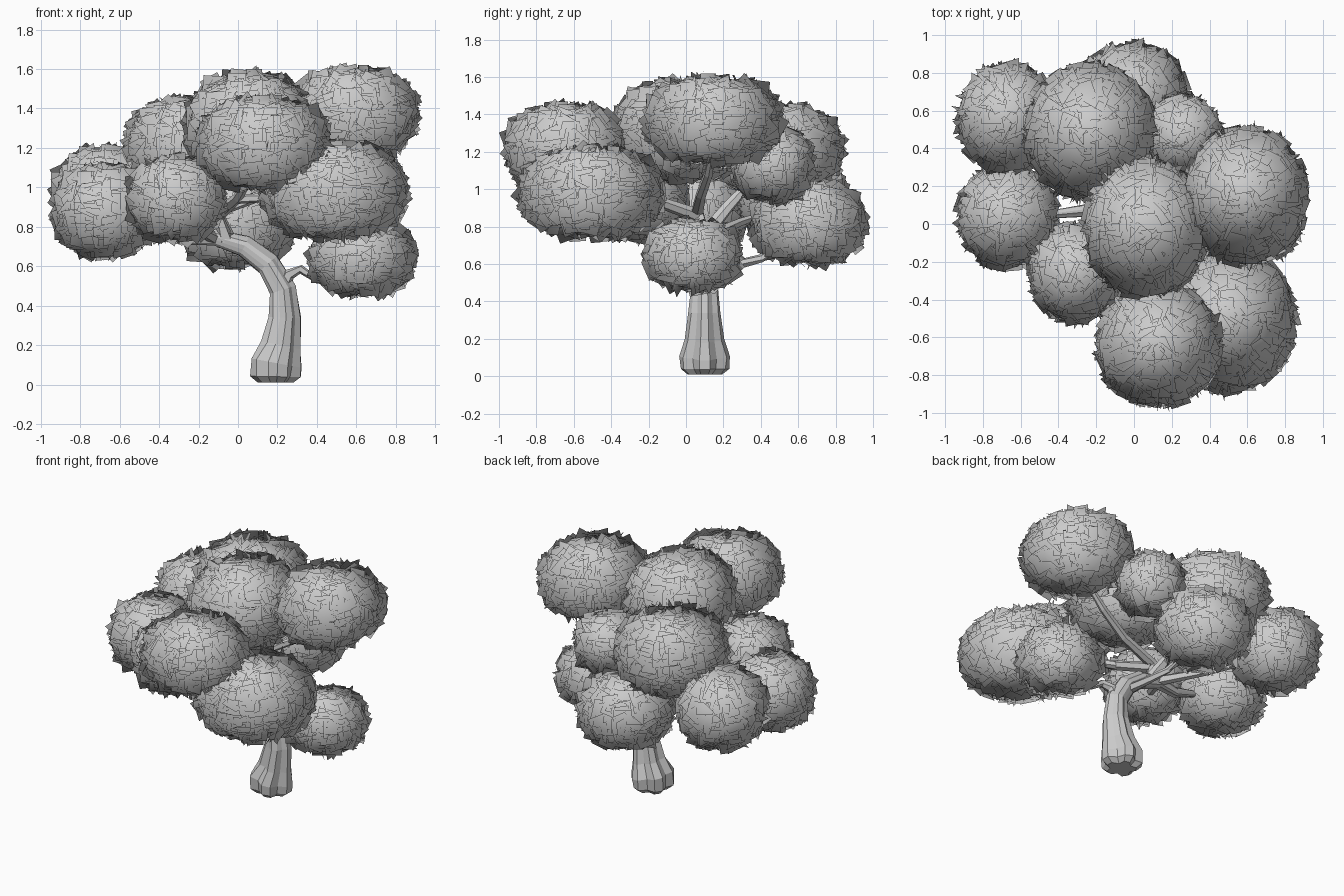
import bpy, bmesh, math, random
from mathutils import Vector, Matrix

random.seed(4)
if "Cube" in bpy.data.objects:
    bpy.data.objects.remove(bpy.data.objects["Cube"])


def material(name, colour):
    mat = bpy.data.materials.new(name)
    mat.use_nodes = True
    mat.diffuse_color = colour
    mat.node_tree.nodes["Principled BSDF"].inputs["Base Color"].default_value = colour
    return mat


GREY = material("plain grey", (0.6, 0.6, 0.6, 1))


def finish(bm, name):
    mesh = bpy.data.meshes.new(name)
    bm.to_mesh(mesh)
    bm.free()
    mesh.materials.append(GREY)
    obj = bpy.data.objects.new(name, mesh)
    bpy.context.collection.objects.link(obj)
    return obj


# Tapered limb swept along points of (x, y, z, radius), with optional root lobes
def limb(name, path, sides, flare=0.0):
    bm = bmesh.new()
    points = [Vector(p[:3]) for p in path]
    rings = []
    for i, p in enumerate(points):
        along = (points[min(i + 1, len(points) - 1)] - points[max(i - 1, 0)]).normalized()
        side = along.cross(Vector((0, 1, 0))).normalized()
        other = along.cross(side)
        fade = flare * max(0, 1 - i / 6)
        ring = []
        for k in range(sides):
            a = math.tau * k / sides
            lobe = (fade + 0.04) * (1 if k % 3 else -1.6)
            r = path[i][3] * (1 + lobe + random.uniform(-0.05, 0.05))
            ring.append(bm.verts.new(p + side * r * math.cos(a) + other * r * math.sin(a)))
        rings.append(ring)
    for low, high in zip(rings, rings[1:]):
        for k in range(sides):
            n = (k + 1) % sides
            bm.faces.new((low[k], low[n], high[n], high[k]))
    bm.faces.new(rings[0])
    bm.faces.new(rings[-1])
    bmesh.ops.recalc_face_normals(bm, faces=bm.faces)
    return finish(bm, name)


# Leaf cluster: square cards spread over a slightly boxy ellipsoid in a spiral,
# many sticking out as ragged edges, all shaded as one soft rounded mass
def cluster(name, centre, radii):
    bm = bmesh.new()
    shading = []
    centre, radii = Vector(centre), Vector(radii)
    count = int(6200 * (radii.x * radii.y + radii.x * radii.z + radii.y * radii.z) / 3) + 60
    for i in range(count):
        z = 1 - 2 * (i + 0.5) / count
        a = i * math.pi * (3 - math.sqrt(5)) + random.uniform(-0.1, 0.1)
        flat = math.sqrt(1 - z * z)
        boxy = (flat ** 2.5 + abs(z) ** 2.5) ** -0.4
        unit = Vector((flat * math.cos(a), flat * math.sin(a), z))
        spot = Vector([u * boxy * (r - 0.034) for u, r in zip(unit, radii)])
        normal = Vector([u / r for u, r in zip(unit, radii)]).normalized()
        right = Vector((0, 0, 1)).cross(normal).normalized()
        up = normal.cross(right)
        frame = Matrix((right, up, normal)).transposed().to_4x4()
        ragged = i % 5 in (0, 2)
        spread = 0.75 if ragged else 0.2
        tilt = (Matrix.Rotation(random.gauss(0, spread), 4, "X")
                @ Matrix.Rotation(random.gauss(0, spread), 4, "Y")
                @ Matrix.Rotation(random.gauss(0, 0.12), 4, "Z"))
        lift = -0.004 if ragged else random.uniform(-0.006, 0.012)
        place = Matrix.Translation(centre + spot + normal * lift) @ frame @ tilt
        half = random.uniform(0.046, 0.056)
        corners = [(-half, -half, 0), (half, -half, 0), (half, half, 0), (-half, half, 0)]
        card = [bm.verts.new(place @ Vector(c)) for c in corners]
        bm.faces.new(card)
        shading += [(vert.co - centre).normalized() for vert in card]
    mesh = finish(bm, name).data
    mesh.shade_smooth()
    mesh.normals_split_custom_set_from_vertices(shading)


# Trunk leaning over to the model's right, on a rounded lobed foot
limb("trunk", [(0.185, 0.10, 0.01, 0.085), (0.185, 0.10, 0.04, 0.118), (0.187, 0.10, 0.11, 0.124),
               (0.215, 0.10, 0.2, 0.098), (0.235, 0.10, 0.34, 0.08), (0.225, 0.10, 0.48, 0.066),
               (0.15, 0.10, 0.61, 0.062), (0.03, 0.10, 0.70, 0.055), (-0.12, 0.09, 0.745, 0.042),
               (-0.27, 0.07, 0.74, 0.032), (-0.45, 0.05, 0.80, 0.02)], 15, 0.09)

# Branches reaching into the leaf clusters
branches = {
    "low_left": [(0.22, 0.10, 0.48, 0.04), (0.26, 0.09, 0.56, 0.032),
                 (0.32, 0.07, 0.585, 0.024), (0.40, 0.06, 0.53, 0.018), (0.55, 0.05, 0.58, 0.012)],
    "back": [(0.15, 0.10, 0.58, 0.035), (0.12, 0.25, 0.59, 0.028),
             (0.06, 0.40, 0.63, 0.022), (0.0, 0.6, 0.75, 0.012)],
    "high_left": [(-0.06, 0.09, 0.73, 0.045), (-0.1, 0.06, 0.88, 0.034), (0.15, 0.08, 0.97, 0.028),
                  (0.35, 0.12, 1.08, 0.024), (0.55, 0.15, 1.25, 0.012)],
    "high_back": [(-0.05, 0.09, 0.74, 0.04), (-0.12, 0.22, 0.90, 0.03), (-0.2, 0.42, 1.12, 0.015)],
    "far_back": [(-0.1, 0.10, 0.74, 0.035), (-0.35, 0.28, 0.82, 0.025), (-0.6, 0.52, 0.9, 0.012)],
    "front": [(-0.1, 0.06, 0.86, 0.035), (0.0, -0.2, 0.95, 0.028), (0.12, -0.55, 1.15, 0.015)],
    "front_left": [(0.0, -0.18, 0.94, 0.026), (0.22, -0.3, 0.95, 0.022), (0.48, -0.48, 0.95, 0.012)],
    "front_right": [(-0.12, 0.09, 0.74, 0.035), (-0.22, -0.1, 0.80, 0.025), (-0.32, -0.25, 0.9, 0.012)],
}
for name, path in branches.items():
    limb(name + "_branch", path, 6)

# Leaf clusters: centre and radii
clusters = {
    "right_back": ((-0.67, 0.56, 0.96), (0.27, 0.30, 0.25)),
    "high_back": ((-0.23, 0.48, 1.21), (0.35, 0.37, 0.25)),
    "low_back": ((-0.01, 0.66, 0.82), (0.30, 0.31, 0.23)),
    "small_back": ((0.26, 0.47, 1.13), (0.21, 0.22, 0.20)),
    "high_left": ((0.59, 0.15, 1.37), (0.33, 0.37, 0.24)),
    "crown": ((0.06, -0.02, 1.31), (0.33, 0.38, 0.28)),
    "right": ((-0.67, 0.04, 0.88), (0.27, 0.28, 0.24)),
    "right_front": ((-0.31, -0.26, 0.94), (0.25, 0.27, 0.22)),
    "front": ((0.13, -0.64, 1.22), (0.34, 0.33, 0.24)),
    "left_front": ((0.49, -0.51, 0.98), (0.37, 0.39, 0.25)),
    "low_left": ((0.63, 0.04, 0.645), (0.27, 0.26, 0.20)),
}
for name, (centre, radii) in clusters.items():
    cluster(name + "_leaves", centre, radii)
